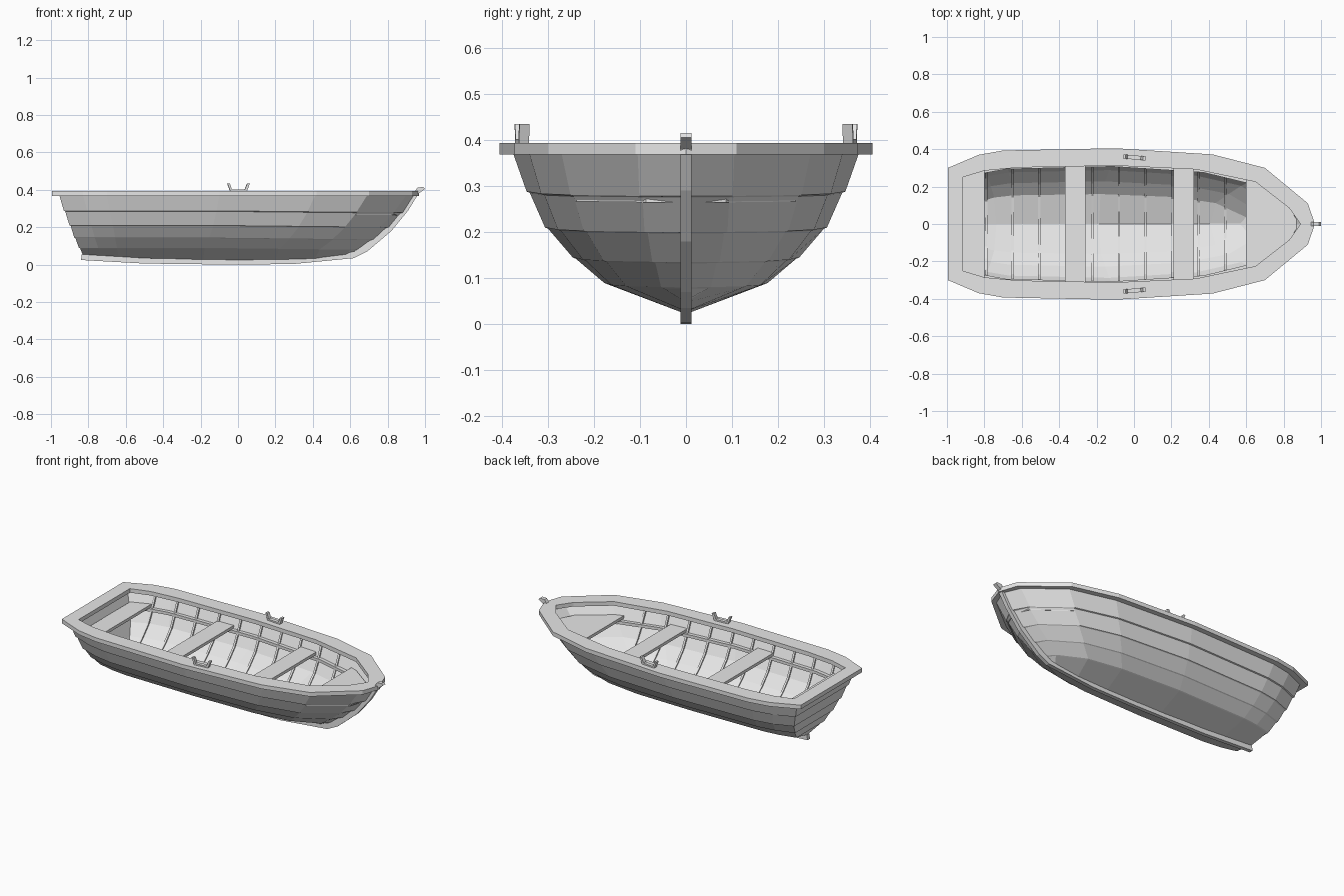
import bpy
import bmesh
from mathutils import Matrix

cube = bpy.data.objects.get("Cube")
if cube:
    bpy.data.objects.remove(cube)

grey = bpy.data.materials.new("plain_grey")
grey.use_nodes = True
grey.diffuse_color = (0.8, 0.8, 0.8, 1)
grey.node_tree.nodes["Principled BSDF"].inputs["Base Color"].default_value = (0.8, 0.8, 0.8, 1)

# Hull lines: (transom x, stem x, half beam, height), sheer down to keel
LEVELS = [(-.955, .945, .375, .37), (-.925, .875, .34, .288), (-.895, .80, .30, .21),
          (-.87, .72, .24, .145), (-.845, .635, .172, .09), (-.83, .60, 0, .022)]
STATION = [0, .066, .134, .45, .72, .866, .976, 1]
FULLNESS = [.747, .893, .96, 1, .907, .72, .28, 0]
KEEL_LIFT = [.03, .024, .018, 0, 0, .006, .025, .03]


def interp(t, xs, ys):
    t = min(max(t, xs[0]), xs[-1])
    for i in range(len(xs) - 1):
        if t <= xs[i + 1]:
            return ys[i] + (ys[i + 1] - ys[i]) * (t - xs[i]) / (xs[i + 1] - xs[i])
    return ys[-1]


def height(level, t):
    z = LEVELS[level][3]
    if level == 5:
        return z + interp(t, STATION, KEEL_LIFT)
    return z - (.01 * max(0, (t - .45) / .55) if level else 0)


def mirror_loop(side):
    """Close a half outline (last point on the centre line) across y."""
    return side + [(p[0], -p[1], *p[2:]) for p in reversed(side[:-1])]


def ring(level, grow=0, dz=0):
    stern, bow, beam, _ = LEVELS[level]
    side = []
    for t, f in zip(STATION, FULLNESS):
        x = stern + (bow - stern) * t
        if t == 0:
            x -= grow
        if t == 1:
            x += grow * 2
        y = beam * f + grow if beam * f > 0 else 0
        side.append((x, y, height(level, t) + dz))
    return mirror_loop(side)


def section(x, grow):
    """Half cross-section (y, z) of the hull at x, sheer to keel."""
    pts = []
    for k, (stern, bow, beam, _) in enumerate(LEVELS):
        t = (x - stern) / (bow - stern)
        y = max(0, beam * interp(t, STATION, FULLNESS) + grow) if beam else 0
        pts.append((y, height(k, t)))
    return pts


def half_beam(x, z):
    pts = section(x, -.008)[::-1]
    return interp(z, [p[1] for p in pts], [p[0] for p in pts])


def finish(name, bm):
    bmesh.ops.remove_doubles(bm, verts=bm.verts, dist=.0001)
    bmesh.ops.recalc_face_normals(bm, faces=bm.faces)
    mesh = bpy.data.meshes.new(name)
    bm.to_mesh(mesh)
    bm.free()
    mesh.materials.append(grey)
    obj = bpy.data.objects.new(name, mesh)
    bpy.context.collection.objects.link(obj)
    return obj


def loft(name, rings, wrap=False):
    bm = bmesh.new()
    rows = [[bm.verts.new(p) for p in r] for r in rings]
    pairs = list(zip(rows, rows[1:]))
    if wrap:
        pairs.append((rows[-1], rows[0]))
    for a, b in pairs:
        for i in range(len(a)):
            j = (i + 1) % len(a)
            bm.faces.new((a[i], a[j], b[j], b[i]))
    return finish(name, bm)


def prism(name, outline, offset, transform=None):
    """Extrude a flat outline of 3D points by an offset."""
    bm = bmesh.new()
    face = bm.faces.new([bm.verts.new(p) for p in outline])
    new = bmesh.ops.extrude_face_region(bm, geom=[face], use_keep_orig=True)["geom"]
    bmesh.ops.translate(bm, vec=offset, verts=[v for v in new if isinstance(v, bmesh.types.BMVert)])
    if transform:
        bmesh.ops.transform(bm, matrix=transform, verts=bm.verts)
    return finish(name, bm)


# Lapped plank hull with a thin inner skin
outer = [ring(0)]
for k in range(1, 5):
    outer += [ring(k, .006), ring(k, -.001, -.003)]
outer.append(ring(5))
inner = [ring(k, -.012, .015 if k == 5 else 0) for k in range(5, -1, -1)]
loft("hull", inner + outer)

# Flat gunwale capping the hull
rim_out = [(-.995, .30), (-.83, .37), (-.70, .393), (-.10, .405), (.42, .372), (.70, .30), (.93, .11), (.967, 0)]
rim_in = [(-.915, .25), (-.80, .285), (-.62, .302), (-.10, .312), (.33, .292), (.65, .225), (.83, .085), (.89, 0)]


def flat_loop(side, z):
    return mirror_loop([(x, y, z) for x, y in side])


loft("gunwale", [flat_loop(rim_out, .393), flat_loop(rim_in, .393),
                 flat_loop(rim_in, .368), flat_loop(rim_out, .368)], wrap=True)

# Stringer running round the inside under the seats
loft("stringer", [ring(1, -.008, .004), ring(1, -.033, .004),
                  ring(1, -.033, -.014), ring(1, -.008, -.014)], wrap=True)

# Keel and stem in one piece
keel = [(-.84, .025), (-.5, .006), (0, 0), (.3, .004), (.62, .035), (.69, .07), (.82, .18),
        (.91, .29), (.965, .38), (1, .405), (.99, .415), (.96, .413), (.93, .37), (.865, .28),
        (.79, .20), (.62, .07), (.3, .03), (0, .025), (-.5, .035), (-.835, .056)]
prism("keel_and_stem", [(x, -.012, z) for x, z in keel], (0, .024, 0))

# Ribs following the inner skin
for i in range(10):
    x = -.79 + i * .142
    outside = section(x, -.008)
    inside = section(x, -.022)
    outside[-1] = (0, outside[-1][1] + .01)
    inside[-1] = (0, inside[-1][1] + .027)
    a = mirror_loop([(x - .006, y, z) for y, z in outside])
    b = mirror_loop([(x - .006, y, z) for y, z in inside])
    prism("rib_%d" % (i + 1), a + b[::-1], (.012, 0, 0))


# Seats and bow platform cut to the hull shape
def seat(name, xs, z=.292, thick=.018):
    right = [(x, -half_beam(x, z), z) for x in xs]
    left = [(x, -y, h) for x, y, h in reversed(right)]
    prism(name, right + left, (0, 0, thick))


seat("stern_seat", [-.915, -.80])
seat("middle_seat", [-.37, -.26])
seat("forward_seat", [.21, .32])
seat("bow_platform", [.60, .645, .83, .868])

# Oarlocks on both gunwales
fork = [(-.058, .435), (-.045, .435), (-.034, .402), (.036, .402), (.049, .435),
        (.063, .435), (.047, .392), (-.042, .392)]
for name, s in (("left", 1), ("right", -1)):
    turn = Matrix.Translation((0, s * .356, 0)) @ Matrix.Rotation(-s * .09, 4, "Z")
    prism(name + "_oarlock", [(x, -.011, z) for x, z in fork], (0, .022, 0), turn)
